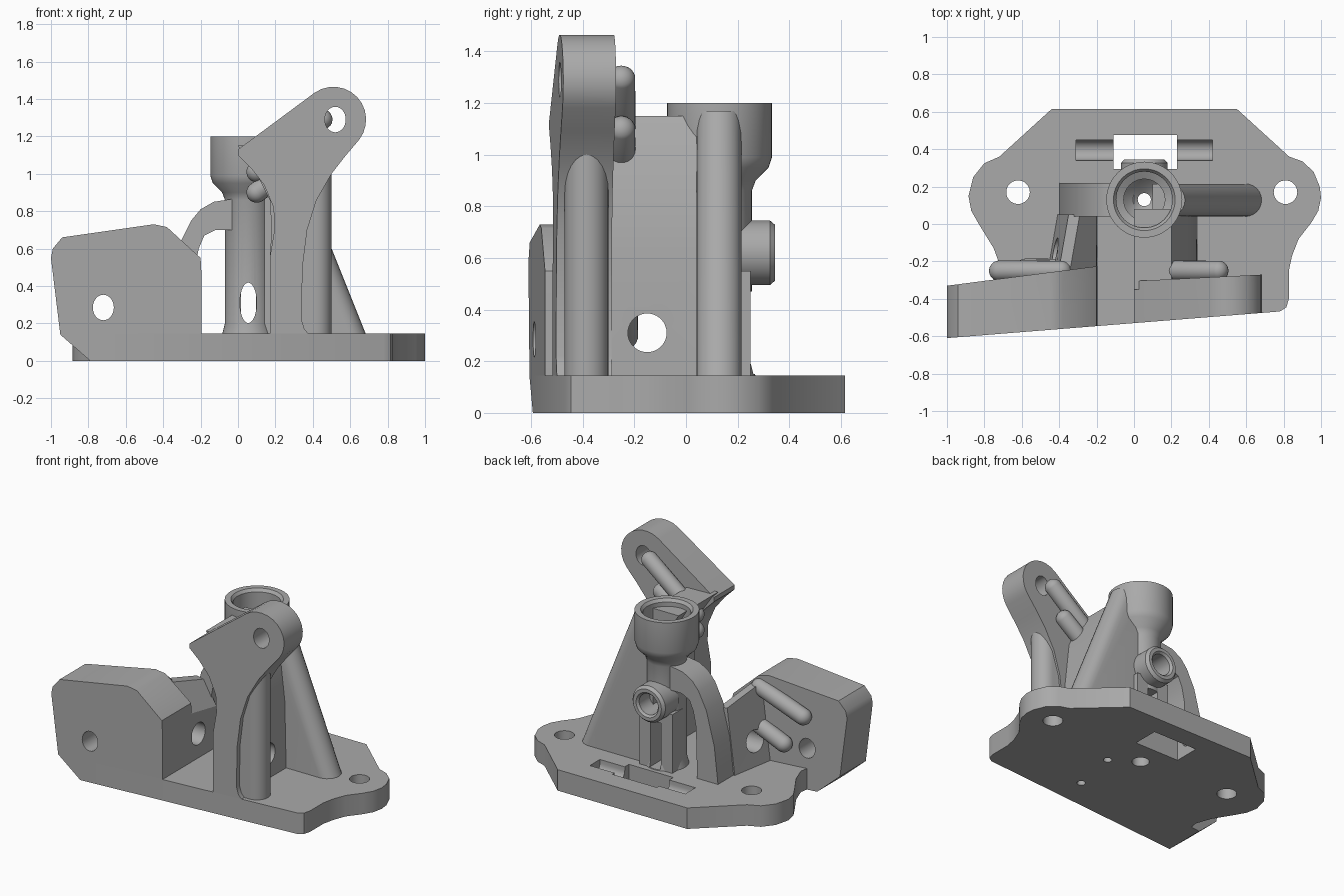
import bpy, bmesh, math
from mathutils import Vector, Matrix

old = bpy.data.objects.get("Cube")
if old:
    bpy.data.objects.remove(old, do_unlink=True)

grey = bpy.data.materials.new("cast grey")
grey.use_nodes = True
COLOUR = (0.4, 0.4, 0.4, 1)
grey.diffuse_color = COLOUR
grey.node_tree.nodes["Principled BSDF"].inputs["Base Color"].default_value = COLOUR


def finish(name, bm):
    bmesh.ops.recalc_face_normals(bm, faces=bm.faces)
    mesh = bpy.data.meshes.new(name)
    bm.to_mesh(mesh)
    bm.free()
    mesh.materials.append(grey)
    ob = bpy.data.objects.new(name, mesh)
    bpy.context.collection.objects.link(ob)
    return ob


def prism(name, pts, axis, lo, hi, warp=None):
    """Extrude a closed profile along an axis, then optionally warp its corners."""
    place = {"x": lambda u, v, d: (d, u, v),
             "y": lambda u, v, d: (u, d, v),
             "z": lambda u, v, d: (u, v, d)}[axis]
    bm = bmesh.new()
    ends = [[bm.verts.new(place(u, v, d)) for u, v in pts] for d in (lo, hi)]
    bm.faces.new(ends[0])
    bm.faces.new(ends[1][::-1])
    for i in range(len(pts)):
        j = (i + 1) % len(pts)
        bm.faces.new((ends[0][i], ends[0][j], ends[1][j], ends[1][i]))
    if warp:
        for v in bm.verts:
            v.co = warp(*v.co)
    return finish(name, bm)


def arc(cx, cy, r, a0, a1, n=12, sy=1):
    steps = [math.radians(a0 + (a1 - a0) * i / n) for i in range(n + 1)]
    return [(cx + r * math.cos(a), cy + r * sy * math.sin(a)) for a in steps]


def rod(name, axis, u, v, r, lo, hi, sy=1):
    return prism(name, arc(u, v, r, 0, 350, 35, sy), axis, lo, hi)


def box(name, x0, x1, y0, y1, z0, z1):
    return prism(name, [(x0, y0), (x1, y0), (x1, y1), (x0, y1)], "z", z0, z1)


def lathe(name, profile, matrix, n=48):
    bm = bmesh.new()
    rings = []
    for i in range(n):
        a = math.tau * i / n
        rings.append([bm.verts.new(matrix @ Vector((r * math.cos(a), r * math.sin(a), z)))
                      for r, z in profile])
    for i in range(n):
        a, b = rings[i], rings[(i + 1) % n]
        for k in range(len(profile)):
            m = (k + 1) % len(profile)
            bm.faces.new((a[k], a[m], b[m], b[k]))
    return finish(name, bm)


def finger(name, x0, z0, x1, z1, r, y):
    """Round-ended raised rib on the back of a lug."""
    bm = bmesh.new()
    p, q = Vector((x0, y, z0)), Vector((x1, y, z1))
    turn = (q - p).to_track_quat("Z", "Y").to_matrix().to_4x4()
    bmesh.ops.create_uvsphere(bm, u_segments=24, v_segments=12, radius=r)
    for v in bm.verts:
        top = v.co.z > 0
        v.co = turn @ v.co + (q if top else p)
    return finish(name, bm)


def cut(ob, *cutters):
    for c in cutters:
        mod = ob.modifiers.new("cut", "BOOLEAN")
        mod.operation, mod.solver, mod.object = "DIFFERENCE", "EXACT", c
        bpy.context.view_layer.objects.active = ob
        bpy.ops.object.modifier_apply(modifier=mod.name)
    return ob


def front_y(x):
    return -0.53 + 0.08 * x


CX, CY = 0.055, 0.13
TOP = 0.145
parts, helpers = [], []

# Cutters
bore = rod("bore_cutter", "z", CX, CY, 0.055, -0.1, 0.5)
cross_hole = rod("cross_hole_cutter", "x", -0.15, 0.31, 0.075, -1, 1)
front_hole = rod("front_hole_cutter", "y", CX, 0.31, 0.045, -0.3, 0.2, 2.4)
back_slot = box("back_slot_cutter", 0.015, 0.095, 0.13, 0.4, 0.15, 0.47)
boss_bore = rod("boss_bore_cutter", "y", CX, 0.62, 0.075, 0.16, 0.5)
window = box("window_cutter", -0.11, 0.23, 0.295, 0.475, -0.1, 0.3)
groove = prism("groove_cutter", arc(0.395, 0.12, 0.055, 180, 360) + [(0.45, 0.3), (0.34, 0.3)],
               "x", -0.31, 0.42)
bolt_holes = [rod("bolt_cutter", "z", x, 0.17, 0.063, -0.1, 0.3) for x in (0.81, -0.62)]
pin_holes = [rod("pin_cutter", "z", x, y, 0.027, -0.1, 0.1) for x, y in ((0.23, 0.015), (0.17, -0.315))]
lug_holes = [rod("lug_cutter", "y", x, z, 0.056, -0.8, -0.1, 1.22) for x, z in ((-0.72, 0.285), (0.52, 1.29))]
helpers += [bore, cross_hole, front_hole, back_slot, boss_bore, window, groove]
helpers += bolt_holes + pin_holes + lug_holes

# Base plate with two bolt lobes
outline = [(0.55, 0.615), (0.83, 0.36), (0.9, 0.335), (0.96, 0.28), (0.993, 0.2), (1.0, 0.14),
           (0.985, 0.07), (0.95, 0.01), (0.88, -0.08), (0.845, -0.17), (0.828, -0.25), (0.828, -0.4),
           (0.815, -0.445), (0.78, front_y(0.78)), (-0.79, front_y(-0.79)), (-0.79, -0.32),
           (-0.72, -0.3), (-0.71, -0.24), (-0.75, -0.13), (-0.83, 0), (-0.87, 0.07), (-0.885, 0.15),
           (-0.86, 0.25), (-0.8, 0.325), (-0.72, 0.36), (-0.44, 0.615)]
parts.append(cut(prism("base_plate", outline, "z", 0, TOP), bore, window, groove, *bolt_holes, *pin_holes))

# Hollow column with cup
profile = [(0.14, 0.14), (0.125, 0.2), (0.125, 0.86), (0.14, 0.9), (0.19, 0.95), (0.203, 0.99),
           (0.203, 1.2), (0.165, 1.2), (0.15, 1.18), (0.15, 1.02), (0.11, 1.0), (0.11, 0.92),
           (0.075, 0.88), (0.035, 0.85), (0.035, 0.14)]
column = lathe("column", profile, Matrix.Translation((CX, CY, 0)))
parts.append(cut(column, front_hole, back_slot, boss_bore))

# Column feet either side of the rear slot
for name, x0, x1 in (("column_foot_right", -0.07, 0.015), ("column_foot_left", 0.095, 0.18)):
    parts.append(box(name, x0, x1, 0.13, 0.25, 0.13, 0.55))

# Rear boss
boss_frame = Matrix.Translation((CX, 0, 0.62)) @ Matrix.Rotation(-math.pi / 2, 4, "X")
parts.append(lathe("rear_boss", [(0.08, 0.18), (0.125, 0.18), (0.125, 0.325), (0.108, 0.345),
                                 (0.085, 0.345), (0.072, 0.33), (0.072, 0.18)], boss_frame))

# Sloping strut with rounded outer edge
strut = prism("sloping_strut", [(0.1, 0.04), (0.1, 0.215)] + arc(0.595, 0.1275, 0.0875, 90, -90),
              "z", 0.13, 1.17,
              lambda x, y, z: (x - (0.4 * (z - TOP) if x > 0.2 else 0), y, z))
parts.append(cut(strut, rod("cup_clearance", "z", CX, CY, 0.16, 0.99, 1.4)))
helpers.append(bpy.data.objects["cup_clearance"])

# Arched arm from column down to base
arch = [(-0.4, 0.13), (-0.37, 0.4), (-0.31, 0.63), (-0.25, 0.75), (-0.2, 0.81), (-0.13, 0.85), (0, 0.87),
        (0, 0.7), (-0.12, 0.7), (-0.18, 0.67), (-0.21, 0.6), (-0.23, 0.5), (-0.24, 0.13)]
parts.append(prism("arched_arm", arch, "y", 0.04, 0.22))

# Low lug on the right front
low = [(-0.79, 0), (-0.95, 0.14), (-1, 0.55), (-0.99, 0.6), (-0.94, 0.66), (-0.45, 0.73), (-0.38, 0.715),
       (-0.2, 0.55), (-0.195, 0.46), (-0.195, 0)]
low_lug = prism("low_lug", low, "y", -1, 1,
                lambda x, y, z: (x, front_y(x) if y < 0 else -0.2 + 0.13 * x, z))
parts.append(cut(low_lug, lug_holes[0], cross_hole))

# Wall joining the low lug to the arched arm
wall = prism("side_wall", [(-0.48, 0.13), (-0.42, 0.7), (-0.36, 0.69), (-0.2, 0.5), (-0.195, 0.13)],
             "y", -0.35, 0.05,
             lambda x, y, z: (x + (0.07 if y > 0 and x < -0.3 else 0), y, z * 0.85 if y > 0 and z > 0.3 else z))
parts.append(cut(wall, cross_hole))

# Tall lug on the left front
tall = arc(0.51, 1.29, 0.175, 125, -38) + [
    (0.57, 1.09), (0.5, 1.0), (0.42, 0.86), (0.37, 0.7), (0.345, 0.5), (0.34, 0.22), (0.355, 0.17),
    (0.39, 0.13), (0.17, 0.13), (0.17, 0.55), (0.195, 0.7), (0.19, 0.82), (0.14, 0.94), (0.07, 1.03),
    (0, 1.1), (0, 1.13)]
tall_lug = prism("tall_lug", tall, "y", -1, 1,
                 lambda x, y, z: (x, front_y(x) if y < 0 else -0.305 + 0.05 * x, z))
parts.append(cut(tall_lug, lug_holes[1]))

# Round-edged post beside the tall lug
post = prism("lug_post", [(0.25, -0.47), (0.25, -0.3)] + arc(0.415, -0.385, 0.085, 90, -90), "z", 0.13, 1.02)
parts.append(post)

# Curved web from tall lug back to column
web = [(0.0, 1.15), (0.1, 1.0), (0.17, 0.86), (0.18, 0.7), (0.17, 0.55), (0.17, 0.13), (0.34, 0.13),
       (0.33, 0.6), (0.29, 0.95), (0.2, 1.15)]
parts.append(cut(prism("rear_web", web, "y", -0.35, 0.08), cross_hole))

# Raised ribs behind both lugs
for name, coords, y in (("tall_rib_upper", (0.1, 1.01, 0.45, 1.29), -0.25),
                        ("tall_rib_lower", (0.1, 0.9, 0.36, 1.095), -0.25),
                        ("low_rib_upper", (-0.72, 0.52, -0.39, 0.64), -0.25),
                        ("low_rib_lower", (-0.58, 0.3, -0.3, 0.42), -0.24)):
    parts.append(finger(name, *coords, 0.055, y))

# Tidy up cutters and shade
for h in helpers:
    bpy.data.objects.remove(h, do_unlink=True)
bpy.ops.object.select_all(action="DESELECT")
for ob in parts:
    ob.select_set(True)
    bpy.context.view_layer.objects.active = ob
bpy.ops.object.shade_smooth_by_angle(angle=math.radians(32))
